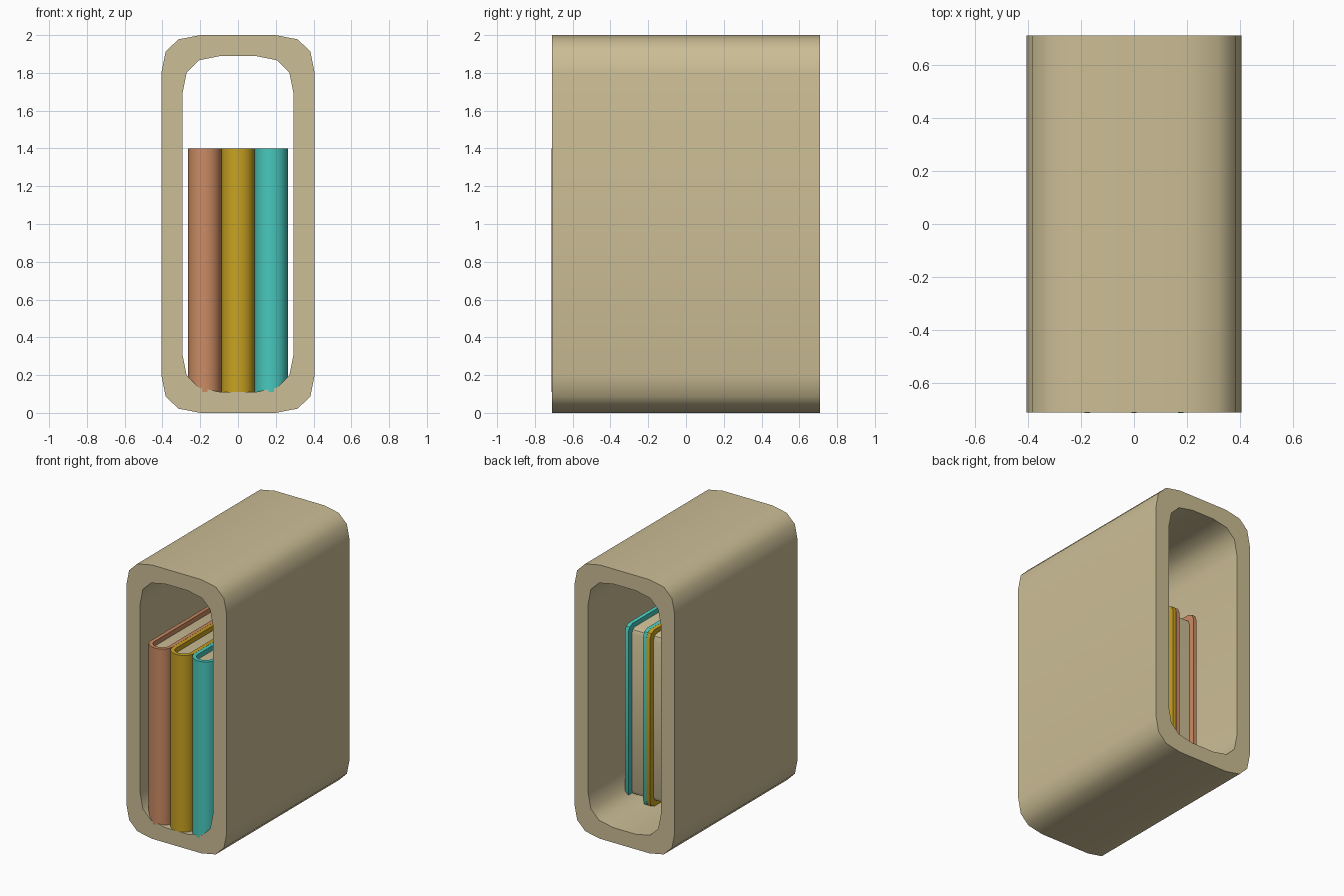
import bpy, bmesh, math

if "Cube" in bpy.data.objects:
    bpy.data.objects.remove(bpy.data.objects["Cube"])


def material(name, rgb):
    m = bpy.data.materials.new(name)
    m.diffuse_color = (*rgb, 1)
    m.use_nodes = True
    m.node_tree.nodes["Principled BSDF"].inputs["Base Color"].default_value = m.diffuse_color
    return m


TAN = material("tan", (0.60, 0.51, 0.30))
COPPER = material("copper", (0.60, 0.26, 0.125))
GOLD = material("gold", (0.58, 0.36, 0.016))
TEAL = material("teal", (0.065, 0.58, 0.51))


def finish(bm, name, mat, angle=40):
    bmesh.ops.recalc_face_normals(bm, faces=bm.faces)
    me = bpy.data.meshes.new(name)
    bm.to_mesh(me)
    bm.free()
    me.materials.append(mat)
    ob = bpy.data.objects.new(name, me)
    bpy.context.collection.objects.link(ob)
    bpy.ops.object.select_all(action='DESELECT')
    ob.select_set(True)
    bpy.context.view_layer.objects.active = ob
    bpy.ops.object.shade_smooth_by_angle(angle=math.radians(angle))
    return ob


def full_loop(quarter):
    """Mirror an upper right quarter profile around (0, z=1)."""
    q = quarter
    r = q[::-1]
    return (q + [(x, 2 - z) for x, z in r] +
            [(-x, 2 - z) for x, z in q] + [(-x, z) for x, z in r])


# Rounded sleeve, open at front and back
outer = full_loop([(0.20, 2.0), (0.317, 1.977), (0.383, 1.912), (0.405, 1.803)])
inner = full_loop([(0.09, 1.89), (0.205, 1.867), (0.272, 1.802), (0.295, 1.685)])
bm = bmesh.new()
rings = [[bm.verts.new((x, y, z)) for x, z in loop]
         for loop, y in ((outer, -0.71), (outer, 0.71), (inner, 0.71), (inner, -0.71))]
n = len(outer)
for k in range(4):
    a, b = rings[k], rings[(k + 1) % 4]
    for i in range(n):
        j = (i + 1) % n
        bm.faces.new((a[i], a[j], b[j], b[i]))
finish(bm, "sleeve", TAN)


def prism(name, pts, z0, z1, mat, rear, radius):
    """Extrude an xy outline upward and round its rear top and bottom corners."""
    bm = bmesh.new()
    f = bm.faces.new([bm.verts.new((x, y, z0)) for x, y in pts])
    ret = bmesh.ops.extrude_face_region(bm, geom=[f])
    for v in ret["geom"]:
        if isinstance(v, bmesh.types.BMVert):
            v.co.z = z1
    edges = [e for e in bm.edges
             if all(abs(v.co.y - rear) < 1e-4 for v in e.verts)
             and abs(e.verts[0].co.z - e.verts[1].co.z) < 1e-4]
    bmesh.ops.bevel(bm, geom=edges, offset=radius, segments=2, profile=0.5,
                    affect='EDGES')
    return finish(bm, name, mat)


def arc(cx, cy, rx, ry, steps=10):
    return [(cx - rx * math.cos(math.pi * i / steps),
             cy - ry * math.sin(math.pi * i / steps)) for i in range(steps + 1)]


# Three books: U-shaped cover with rounded spine, and recessed page block
REAR, BULGE, T, HALF = 0.33, 0.082, 0.028, 0.0875
SPINE = -0.712 + BULGE
for label, cx, mat in (("left", -0.176, COPPER), ("middle", 0, GOLD), ("right", 0.176, TEAL)):
    hi = HALF - T
    cover = ([(cx - HALF, REAR)] + arc(cx, SPINE, HALF, BULGE) + [(cx + HALF, REAR), (cx + hi, REAR)]
             + arc(cx, SPINE, hi, BULGE - T)[::-1] + [(cx - hi, REAR)])
    prism(label + "_book_cover", cover, 0.11, 1.4, mat, REAR, 0.05)
    hp = hi + 0.004
    pages = ([(cx - hp, REAR - 0.04)] + arc(cx, SPINE, hp, BULGE - T + 0.004)
             + [(cx + hp, REAR - 0.04)])
    prism(label + "_book_pages", pages, 0.145, 1.365, TAN, REAR - 0.04, 0.04)
